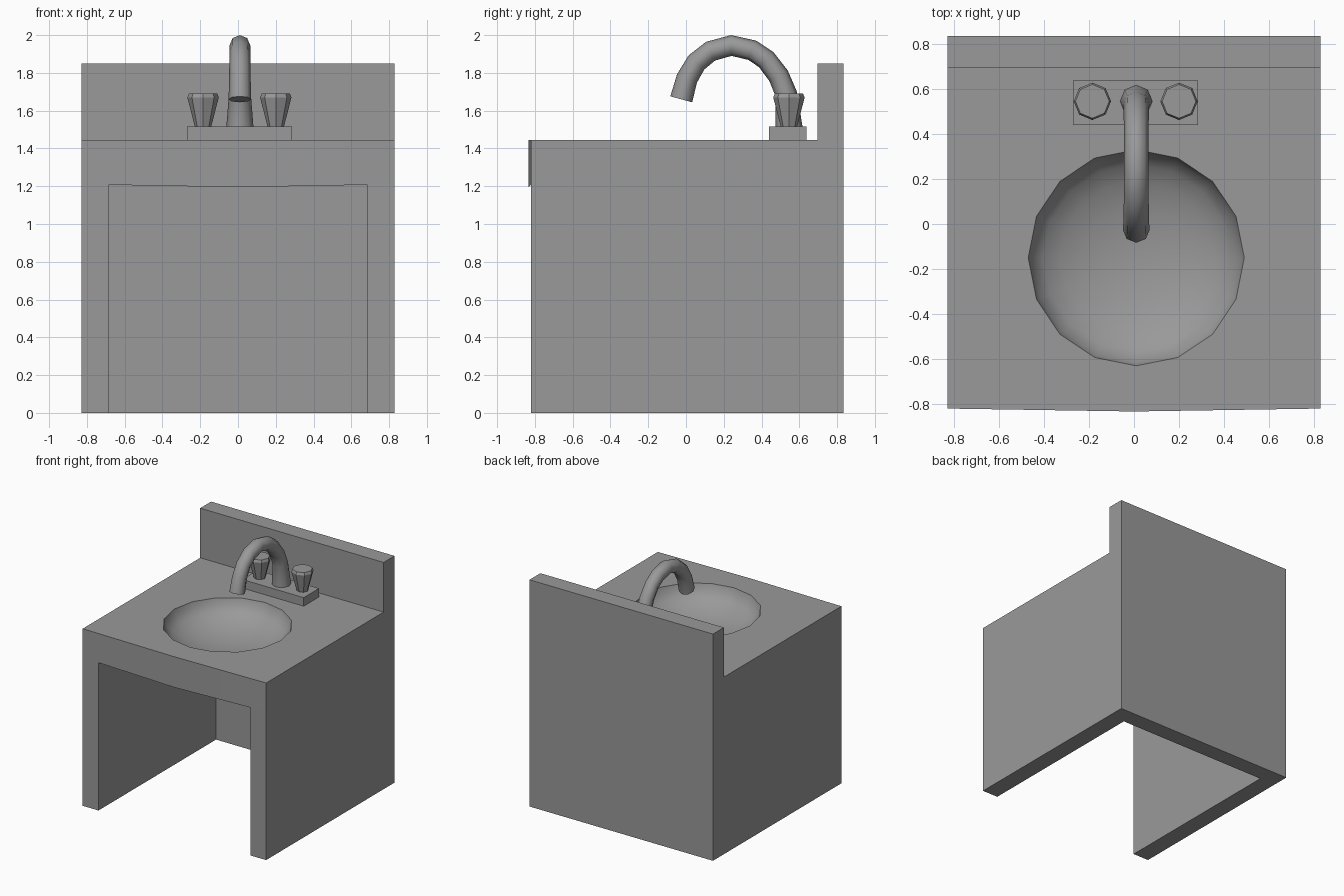
import bpy
import bmesh
import math
from mathutils import Vector

old = bpy.data.objects.get("Cube")
if old:
    bpy.data.objects.remove(old, do_unlink=True)

grey = bpy.data.materials.new("plain_grey")
grey.use_nodes = True
colour = (0.32, 0.32, 0.32, 1)
grey.diffuse_color = colour
grey.node_tree.nodes["Principled BSDF"].inputs["Base Color"].default_value = colour


def finish(name, bm, smooth=None):
    bmesh.ops.recalc_face_normals(bm, faces=bm.faces)
    mesh = bpy.data.meshes.new(name)
    bm.to_mesh(mesh)
    bm.free()
    mesh.materials.append(grey)
    ob = bpy.data.objects.new(name, mesh)
    bpy.context.collection.objects.link(ob)
    if smooth:
        shade(ob, smooth)
    return ob


def shade(ob, angle):
    bpy.ops.object.select_all(action="DESELECT")
    ob.select_set(True)
    bpy.context.view_layer.objects.active = ob
    bpy.ops.object.shade_smooth_by_angle(angle=math.radians(angle))


def box(name, x, y, z):
    bm = bmesh.new()
    bmesh.ops.create_cube(bm, size=1)
    for v in bm.verts:
        v.co = [r[0] if c < 0 else r[1] for c, r in zip(v.co, (x, y, z))]
    return finish(name, bm)


def tube(name, x, path, sides=8, smooth=None):
    """Sweep rings along a path of (y, z, radius) in the plane at x."""
    bm = bmesh.new()
    pts = [Vector((x, y, z)) for y, z, r in path]
    side = Vector((1, 0, 0))
    rings = []
    for i, p in enumerate(pts):
        tangent = (pts[min(i + 1, len(pts) - 1)] - pts[max(i - 1, 0)]).normalized()
        up = tangent.cross(side)
        ring = []
        for k in range(sides):
            a = math.tau * k / sides
            ring.append(bm.verts.new(p + path[i][2] * (side * math.cos(a) + up * math.sin(a))))
        rings.append(ring)
    for a, b in zip(rings, rings[1:]):
        for k in range(sides):
            n = (k + 1) % sides
            bm.faces.new((a[k], a[n], b[n], b[k]))
    bm.faces.new(rings[0])
    bm.faces.new(rings[-1])
    return finish(name, bm, smooth)


# Cabinet sides and tall back panel
box("left_side", (0.685, 0.828), (-0.82, 0.695), (0, 1.21))
box("right_side", (-0.828, -0.685), (-0.82, 0.695), (0, 1.21))
box("back_panel", (-0.828, 0.828), (0.695, 0.835), (0, 1.85))

# Countertop with a slightly bowed front
bm = bmesh.new()
outline = [(-0.828, -0.82), (0, -0.833), (0.828, -0.82), (0.828, 0.695), (-0.828, 0.695)]
low = [bm.verts.new((x, y, 1.195 if x == 0 else 1.21)) for x, y in outline]
high = [bm.verts.new((x, y, 1.445)) for x, y in outline]
count = len(outline)
for k in range(count):
    n = (k + 1) % count
    bm.faces.new((low[k], low[n], high[n], high[k]))
bm.faces.new(high)
bm.faces.new((low[0], low[1], low[2]))
bm.faces.new((low[0], low[2], low[3], low[4]))
top = finish("countertop", bm)

# Basin hollow cut from the countertop
bm = bmesh.new()
bmesh.ops.create_uvsphere(bm, u_segments=16, v_segments=12, radius=1)
for v in bm.verts:
    v.co = (0.01 + 0.48 * v.co.x, -0.15 + 0.48 * v.co.y, 1.445 + 0.2 * v.co.z)
cutter = finish("basin_cutter", bm)
cutter.hide_render = True
mod = top.modifiers.new("basin", "BOOLEAN")
mod.operation = "DIFFERENCE"
mod.solver = "EXACT"
mod.object = cutter
bpy.context.view_layer.objects.active = top
bpy.ops.object.modifier_apply(modifier=mod.name)
bpy.data.objects.remove(cutter, do_unlink=True)
shade(top, 35)

# Tap base, handles and curved spout
box("tap_base", (-0.27, 0.285), (0.44, 0.638), (1.44, 1.515))
handle = [(0.545, 1.51, 0.042), (0.545, 1.67, 0.083), (0.545, 1.69, 0.075)]
for name, x in (("right_handle", -0.185), ("left_handle", 0.2)):
    tube(name, x, handle, 8, 30)

spout = [(0.545, 1.51, 0.072), (0.53, 1.69, 0.058), (0.49, 1.785, 0.056),
         (0.425, 1.87, 0.055), (0.35, 1.92, 0.055), (0.24, 1.945, 0.055),
         (0.13, 1.915, 0.055), (0.055, 1.855, 0.056), (0.005, 1.77, 0.057),
         (-0.025, 1.66, 0.06)]
tube("spout", 0.01, spout, 8, 50)
